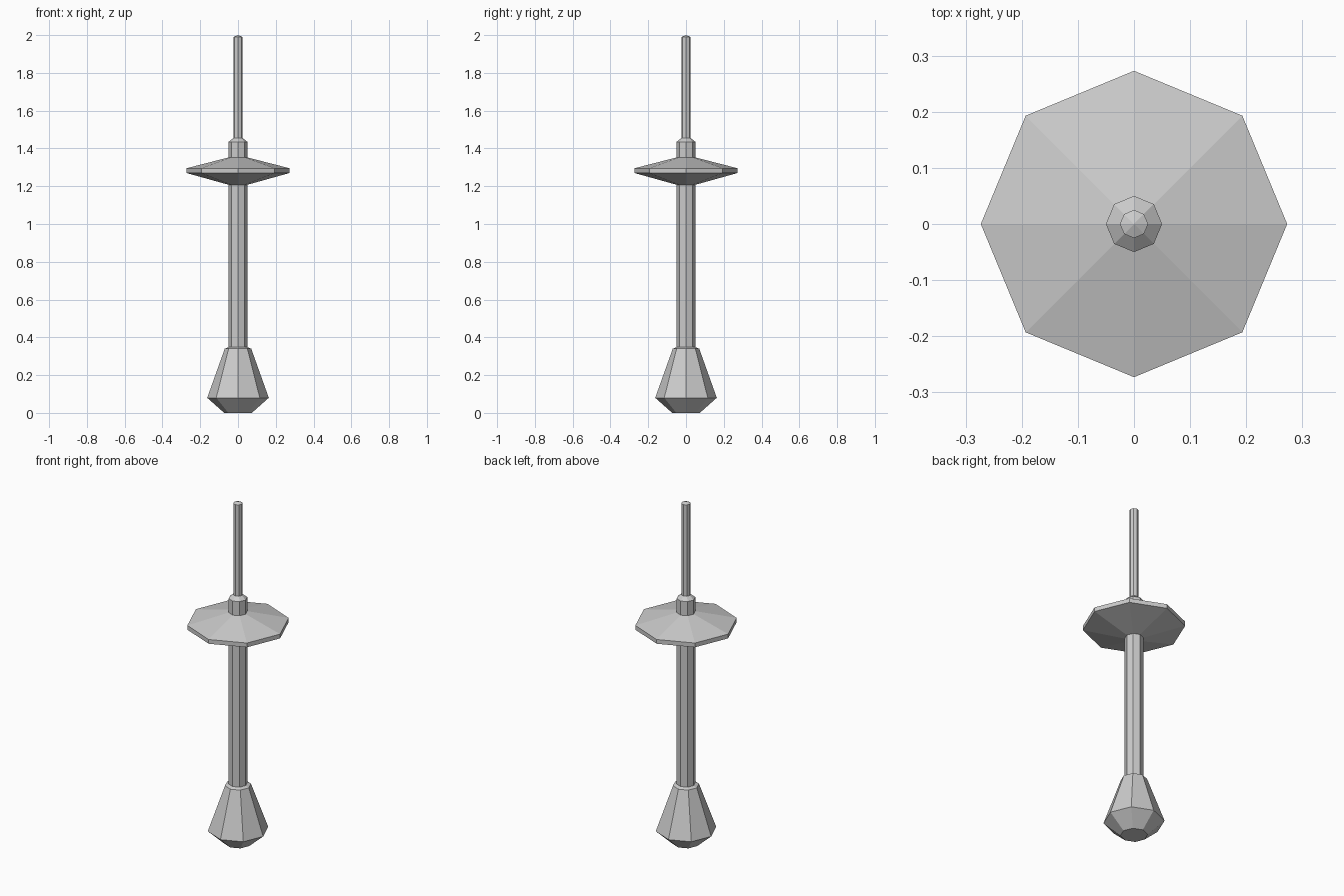
import bpy
import bmesh
from math import cos, sin, pi

cube = bpy.data.objects.get("Cube")
if cube:
    bpy.data.objects.remove(cube, do_unlink=True)

SIDES = 8

grey = bpy.data.materials.new("plain grey")
grey.use_nodes = True
colour = (0.6, 0.6, 0.6, 1.0)
grey.diffuse_color = colour
grey.node_tree.nodes["Principled BSDF"].inputs["Base Color"].default_value = colour


def lathe(name, profile):
    """Turn a (radius, height) profile, listed bottom to top, into a closed octagonal part."""
    bm = bmesh.new()
    rings = []
    for r, z in profile:
        if r == 0:
            rings.append([bm.verts.new((0, 0, z))] * SIDES)
        else:
            rings.append([bm.verts.new((r * cos(2 * pi * i / SIDES),
                                        r * sin(2 * pi * i / SIDES), z))
                          for i in range(SIDES)])
    for low, high in zip(rings, rings[1:]):
        for i in range(SIDES):
            j = (i + 1) % SIDES
            corners = dict.fromkeys((low[i], low[j], high[j], high[i]))
            bm.faces.new(list(corners))
    # Flat caps on open ends
    if profile[0][0] > 0:
        bm.faces.new(rings[0][::-1])
    if profile[-1][0] > 0:
        bm.faces.new(rings[-1])
    bmesh.ops.recalc_face_normals(bm, faces=bm.faces)
    mesh = bpy.data.meshes.new(name)
    bm.to_mesh(mesh)
    bm.free()
    mesh.materials.append(grey)
    obj = bpy.data.objects.new(name, mesh)
    bpy.context.collection.objects.link(obj)
    return obj


# Weighted foot with a flat underside and a bevelled shoulder
lathe("foot", [(0.073, 0), (0.163, 0.08), (0.07, 0.34), (0.045, 0.35)])

# Main shaft with a chamfered collar at the top
lathe("shaft", [(0.05, 0.3), (0.05, 1.435), (0.025, 1.455)])

# Wide guard disc, sloping to a thin rim
lathe("guard_disc", [(0.04, 1.205), (0.273, 1.27), (0.273, 1.295), (0.04, 1.355)])

# Thin rod with a shallow pointed cap
lathe("rod", [(0.025, 1.44), (0.025, 1.99), (0, 2.0)])
